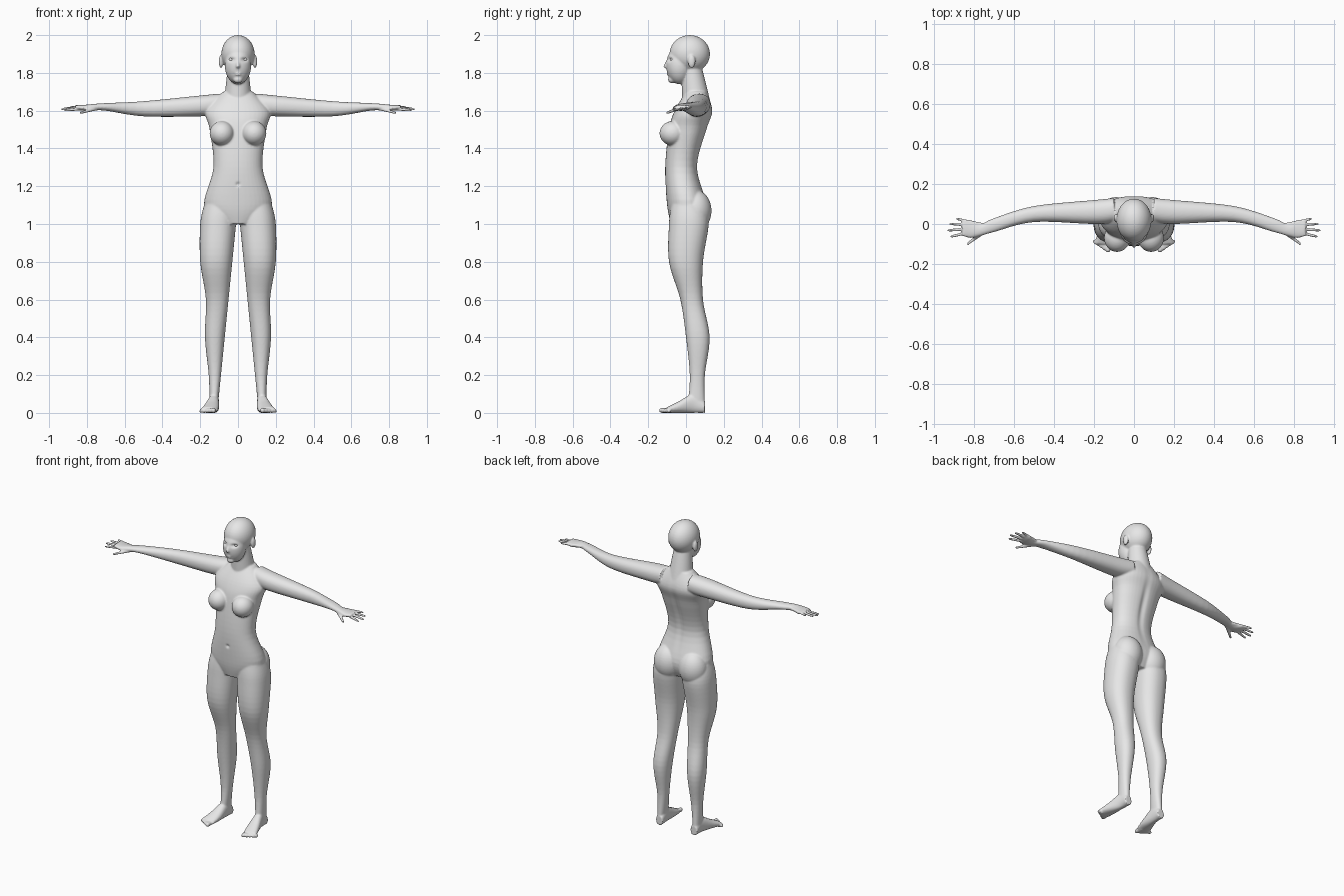
import bpy, bmesh, math
from mathutils import Vector, Matrix

default = bpy.data.objects.get("Cube")
if default:
    bpy.data.objects.remove(default, do_unlink=True)

skin = bpy.data.materials.new("light_grey")
skin.use_nodes = True
grey = (0.8, 0.8, 0.8, 1)
skin.diffuse_color = grey
skin.node_tree.nodes["Principled BSDF"].inputs["Base Color"].default_value = grey

SEGMENTS, STEPS = 40, 6
bm = bmesh.new()


def catmull(a, b, c, d, t):
    """Catmull-Rom value between b and c, as a cubic Hermite blend."""
    rise, fall = (c - a) / 2, (d - b) / 2
    ease = t * t * (3 - 2 * t)
    return b + (c - b) * ease + rise * t * (1 - t) ** 2 - fall * t * t * (1 - t)


def smooth_rows(rows):
    """Insert spline-interpolated rows between the given ones."""
    last = len(rows) - 1
    result = []
    for i in range(last):
        near = [rows[max(0, min(last, i + offset))] for offset in (-1, 0, 1, 2)]
        for step in range(STEPS):
            result.append([catmull(*values, step / STEPS) for values in zip(*near)])
    return result + [rows[last]]


def loft(axis, rows, side=1, power=0.9):
    """Rows hold a station along the axis, then the extents on the other two axes."""
    rings = []
    for station, a_min, a_max, b_min, b_max in smooth_rows(rows):
        ring = []
        for k in range(SEGMENTS):
            angle = math.tau * k / SEGMENTS
            cosine, sine = math.cos(angle), math.sin(angle)
            cosine = math.copysign(abs(cosine) ** power, cosine)
            sine = math.copysign(abs(sine) ** power, sine)
            a = (a_min + a_max) / 2 + (a_max - a_min) / 2 * cosine
            b = (b_min + b_max) / 2 + (b_max - b_min) / 2 * sine
            layouts = {"x": (station, a, b), "y": (a, station, b), "z": (a, b, station)}
            x, y, z = layouts[axis]
            ring.append(bm.verts.new((x * side, y, z)))
        rings.append(ring)
    for low, high in zip(rings, rings[1:]):
        for k in range(SEGMENTS):
            following = (k + 1) % SEGMENTS
            bm.faces.new((low[k], low[following], high[following], high[k]))
    bm.faces.new(rings[0])
    bm.faces.new(rings[-1])


def mirrored(point, side):
    return Vector((point[0] * side, point[1], point[2]))


def ellipsoid(center, radii, side=1):
    place = Matrix.Translation(mirrored(center, side)) @ Matrix.Diagonal((*radii, 1))
    bmesh.ops.create_uvsphere(bm, u_segments=SEGMENTS, v_segments=SEGMENTS // 2,
                              radius=1, matrix=place)


def tapered_rod(start, end, start_radius, end_radius, side=1):
    """Cone with a rounded tip, for the neck, nose, fingers and toes."""
    a, b = mirrored(start, side), mirrored(end, side)
    along = b - a
    turn = along.to_track_quat("Z", "Y").to_matrix().to_4x4()
    bmesh.ops.create_cone(bm, cap_ends=True, segments=SEGMENTS, radius1=start_radius,
                          radius2=end_radius, depth=along.length,
                          matrix=Matrix.Translation((a + b) / 2) @ turn)
    ellipsoid(b, (end_radius, end_radius, end_radius))


# Torso: height, half width, front, back
torso = [(1, 0.1, -0.08, 0.08), (1.1, 0.18, -0.1, 0.11), (1.3, 0.13, -0.11, 0.06),
         (1.5, 0.15, -0.09, 0.11), (1.6, 0.17, -0.06, 0.14), (1.7, 0.08, 0, 0.11)]
loft("z", [(z, -half, half, front, back) for z, half, front, back in torso])

# Neck, skull, face, chin, nose and lips
tapered_rod((0, 0.06, 1.6), (0, 0.03, 1.82), 0.08, 0.055)
ellipsoid((0, 0.02, 1.9), (0.088, 0.107, 0.1))
ellipsoid((0, -0.035, 1.84), (0.07, 0.07, 0.1))
ellipsoid((0, -0.075, 1.765), (0.025, 0.02, 0.02))
tapered_rod((0, -0.095, 1.87), (0, -0.11, 1.835), 0.006, 0.01)
ellipsoid((0, -0.09, 1.795), (0.02, 0.015, 0.01))

# Leg: height, outer side, front, back; the inner side slants outward to the ankle
leg = [(1.1, 0.18, -0.08, 0.1), (1, 0.2, -0.09, 0.12), (0.8, 0.2, -0.09, 0.09),
       (0.6, 0.17, -0.03, 0.09), (0.4, 0.175, 0, 0.125), (0.2, 0.155, 0.02, 0.1),
       (0.05, 0.15, 0.01, 0.1)]

# Foot: position from heel to ball, inner side, outer side, top
foot = [(0.1, 0.1, 0.15, 0.06), (0.04, 0.1, 0.155, 0.1),
        (-0.04, 0.1, 0.18, 0.06), (-0.1, 0.11, 0.2, 0.03)]

# Arm and palm: distance out, front, back, bottom, top
arm = [(0.1, 0.01, 0.13, 1.58, 1.69), (0.2, 0, 0.12, 1.57, 1.68),
       (0.5, 0.01, 0.09, 1.57, 1.65), (0.7, -0.04, 0.03, 1.6, 1.64),
       (0.77, -0.06, 0, 1.6, 1.635), (0.82, -0.07, 0.02, 1.6, 1.63),
       (0.86, -0.06, 0.02, 1.61, 1.63)]

# Fingers from little finger to thumb: reach from the wrist, fan angle
fingers = [(0.17, 0.24), (0.2, 0.08), (0.21, -0.08), (0.2, -0.24), (0.14, -0.64)]
wrist = Vector((0.72, -0.015, 1.62))

for side in (1, -1):
    # Ear, breast and buttock
    ellipsoid((0.09, 0.03, 1.86), (0.012, 0.02, 0.035), side)
    ellipsoid((0.085, -0.07, 1.48), (0.065, 0.07, 0.065), side)
    ellipsoid((0.09, 0.05, 1.07), (0.09, 0.085, 0.11), side)

    # Limbs
    loft("z", [(z, 0.11 - z / 10, outer, front, back)
               for z, outer, front, back in leg], side)
    loft("y", [(y, inner, outer, 0, top) for y, inner, outer, top in foot], side)
    loft("x", arm, side)

    # Toes shorten and thin toward the outside
    for i in range(5):
        radius = 0.013 - i / 1000
        x = 0.13 + i / 60
        tapered_rod((x, -0.08, radius), (x, -0.13 + i / 100, radius), radius, radius, side)

    # Fingers and thumb
    for reach, angle in fingers:
        tip = wrist + Vector((reach * math.cos(angle), reach * math.sin(angle),
                              angle / 30 - 0.01))
        tapered_rod(wrist, tip, 0.012, 0.007, side)

bmesh.ops.recalc_face_normals(bm, faces=bm.faces[:])
mesh = bpy.data.meshes.new("body")
bm.to_mesh(mesh)
bm.free()
body = bpy.data.objects.new("body", mesh)
bpy.context.collection.objects.link(body)

# Fuse the parts into one skin
remesh = body.modifiers.new("fuse", "REMESH")
remesh.mode = "VOXEL"
remesh.voxel_size = 0.005
soften = body.modifiers.new("soften", "SMOOTH")
soften.factor = 0.5
soften.iterations = 6
bpy.context.view_layer.update()
graph = bpy.context.evaluated_depsgraph_get()
fused = bpy.data.meshes.new_from_object(body.evaluated_get(graph))
body.modifiers.clear()
body.data = fused
fused.name = "body_skin"

# Sculpted hollows: center, reach, push from front to back
hollows = {
    "eye_socket": ((0.035, -0.09, 1.87), (0.018, 0.03, 0.01), 0.013),
    "mouth_line": ((0, -0.1, 1.795), (0.02, 0.03, 0.003), 0.004),
    "navel": ((0, -0.11, 1.21), (0.01, 0.03, 0.01), 0.008),
    "spine_groove": ((0, 0.1, 1.4), (0.02, 0.07, 0.17), -0.01),
}
for vert in fused.vertices:
    point = mirrored(vert.co, math.copysign(1, vert.co.x))
    for center, reach, push in hollows.values():
        distance = sum(((p - c) / r) ** 2 for p, c, r in zip(point, center, reach))
        vert.co.y += push * math.exp(-distance)
fused.materials.clear()
fused.materials.append(skin)
fused.shade_smooth()

# Eyeballs
for name, side in (("left_eye", 1), ("right_eye", -1)):
    eye_mesh = bpy.data.meshes.new(name)
    ball = bmesh.new()
    bmesh.ops.create_uvsphere(ball, u_segments=24, v_segments=16, radius=0.013)
    ball.to_mesh(eye_mesh)
    ball.free()
    eye_mesh.materials.append(skin)
    eye_mesh.shade_smooth()
    eye = bpy.data.objects.new(name, eye_mesh)
    eye.location = mirrored((0.035, -0.07, 1.87), side)
    bpy.context.collection.objects.link(eye)
